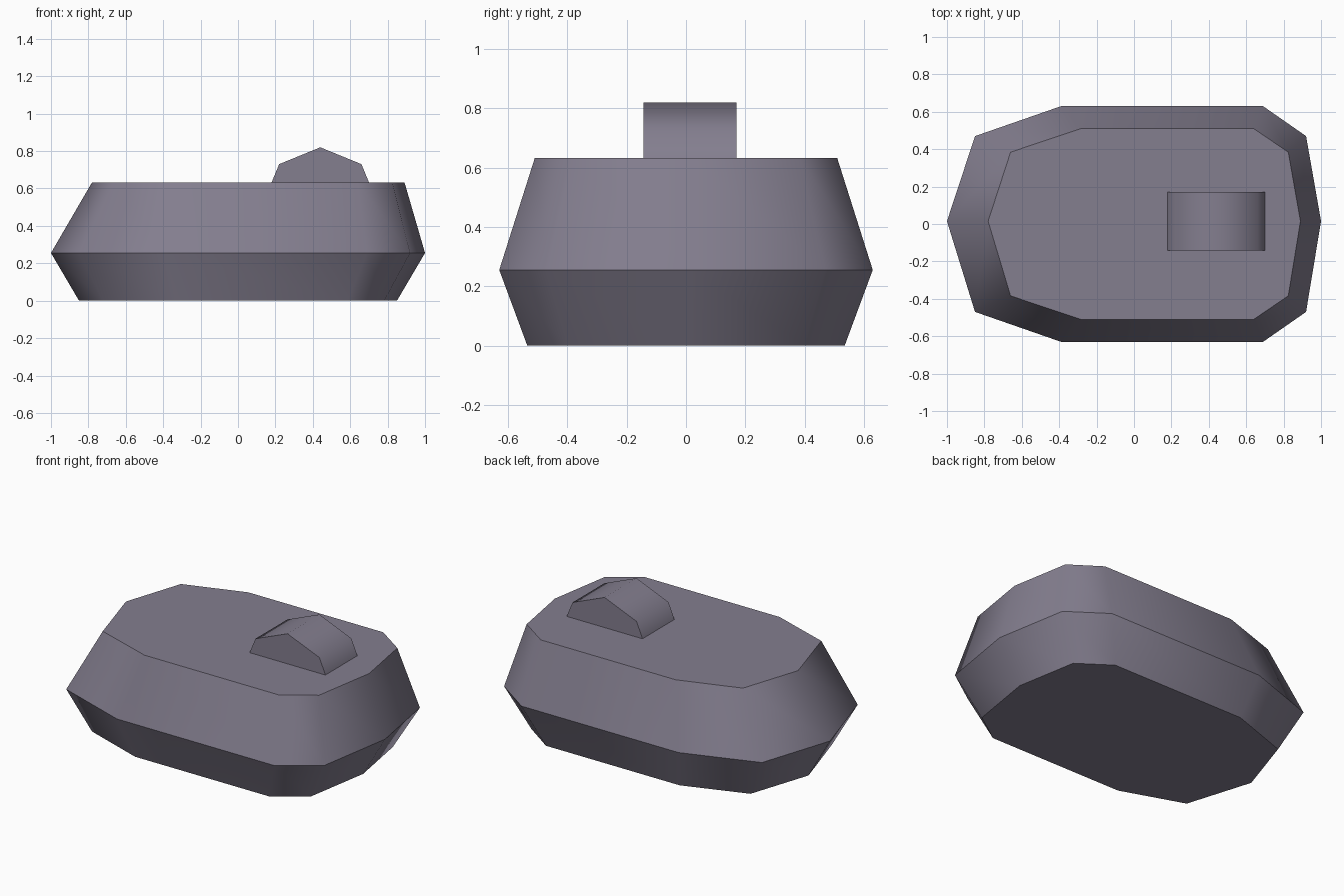
import bpy
import bmesh

cube = bpy.data.objects.get("Cube")
if cube:
    bpy.data.objects.remove(cube, do_unlink=True)

# One flat purple-grey paint
paint = bpy.data.materials.new("purple_grey")
paint.use_nodes = True
colour = (0.23, 0.21, 0.275, 1)
paint.diffuse_color = colour
paint.node_tree.nodes["Principled BSDF"].inputs["Base Color"].default_value = colour


def loft(name, rings, caps, sharp_axis):
    """Bridge matching rings; edges lying in a ring's plane stay sharp."""
    bm = bmesh.new()
    loops = [[bm.verts.new(p) for p in ring] for ring in rings]
    n = len(loops[0])
    for a, b in zip(loops, loops[1:]):
        for i in range(n):
            j = (i + 1) % n
            bm.faces.new((a[i], a[j], b[j], b[i]))
    if caps:
        bm.faces.new(loops[0][::-1])
        bm.faces.new(loops[-1])
    bmesh.ops.recalc_face_normals(bm, faces=bm.faces)
    for f in bm.faces:
        f.smooth = True
    for e in bm.edges:
        a, b = e.verts
        e.smooth = abs(a.co[sharp_axis] - b.co[sharp_axis]) > 1e-4
    mesh = bpy.data.meshes.new(name)
    bm.to_mesh(mesh)
    bm.free()
    mesh.materials.append(paint)
    obj = bpy.data.objects.new(name, mesh)
    bpy.context.collection.objects.link(obj)
    return obj


def outline(half, z):
    """Mirror the back half of a ring to the front, keeping the end points."""
    front = [(x, -y) for x, y in half[-2:0:-1]]
    return [(x, y, z) for x, y in half + front]


# Hull: narrow base, wide waist, sloped upper sides
waist = [(-1, 0.015), (-0.85, 0.47), (-0.39, 0.63), (0.69, 0.63), (0.92, 0.47), (1, 0.015)]
deck = [(-0.78, 0.015), (-0.66, 0.384), (-0.285, 0.51), (0.64, 0.51), (0.825, 0.384), (0.89, 0.015)]
base = [(x * 0.85, y * 0.85) for x, y in waist]
loft("turret_hull", [outline(base, 0), outline(waist, 0.255), outline(deck, 0.633)], True, 2)

# Hatch: rounded-roof block on the deck
profile = [(0.18, 0.633), (0.22, 0.73), (0.44, 0.82), (0.66, 0.73), (0.70, 0.633)]
hatch = loft("hatch", [[(x, y, z) for x, z in profile] for y in (-0.143, 0.17)], True, 1)

# Separate the hatch underside from the roof shading
for edge in hatch.data.edges:
    a, b = (hatch.data.vertices[i].co for i in edge.vertices)
    if max(a.z, b.z) < 0.64:
        edge.use_edge_sharp = True
